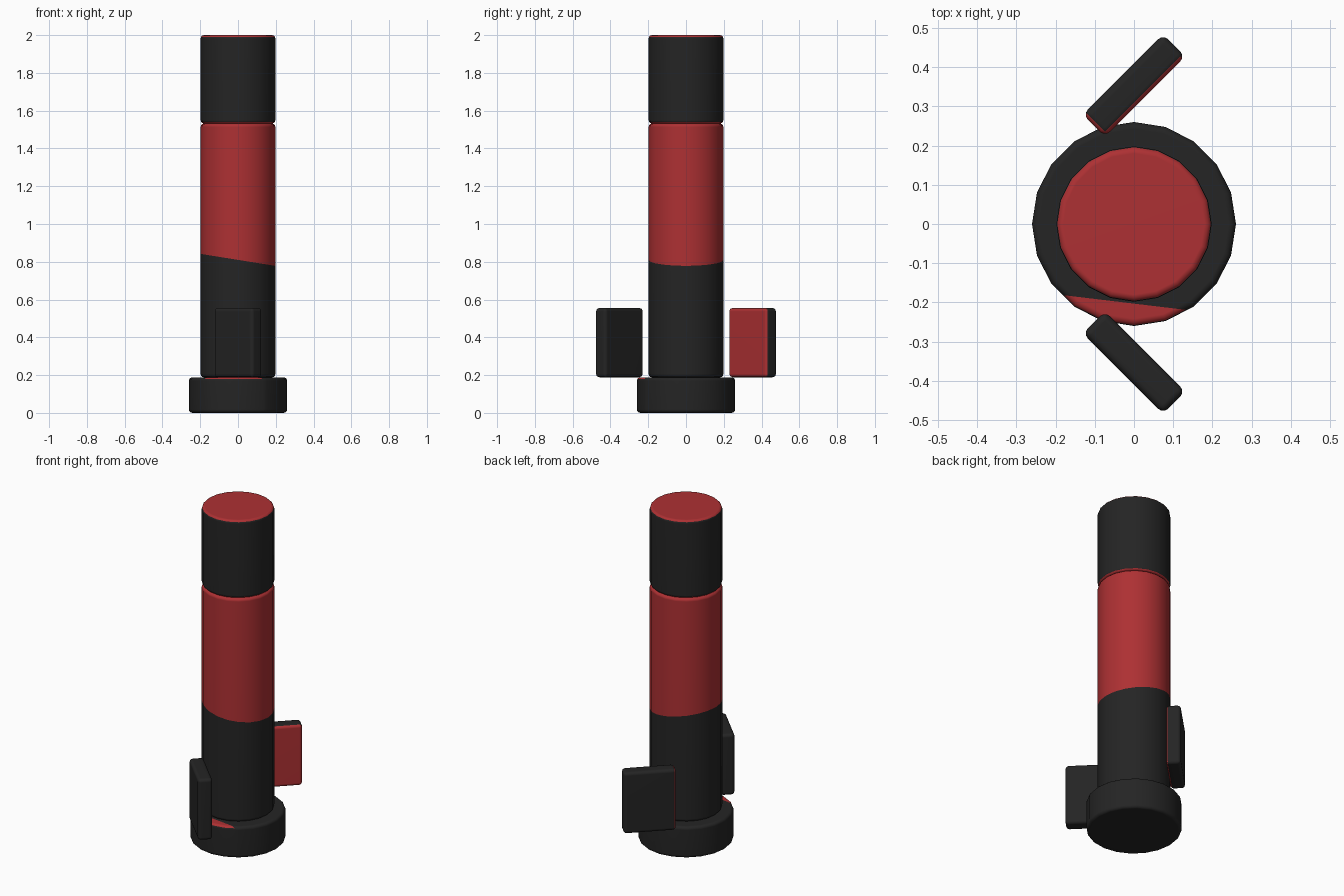
import bpy
import bmesh
from math import radians
from mathutils import Matrix, Vector

cube = bpy.data.objects.get("Cube")
if cube:
    bpy.data.objects.remove(cube, do_unlink=True)


def make_material(name, colour):
    mat = bpy.data.materials.new(name)
    mat.use_nodes = True
    mat.diffuse_color = colour
    mat.node_tree.nodes["Principled BSDF"].inputs["Base Color"].default_value = colour
    return mat


BLACK, RED = 0, 1
materials = [make_material("matte_black", (0.018, 0.018, 0.018, 1)),
             make_material("deep_red", (0.42, 0.03, 0.033, 1))]


def finish(name, bm, is_red):
    """Paint faces by rule, then turn the bmesh into a smooth-shaded object."""
    bm.normal_update()
    for face in bm.faces:
        face.material_index = RED if is_red(face.calc_center_median(), face.normal) else BLACK
    mesh = bpy.data.meshes.new(name)
    bm.to_mesh(mesh)
    bm.free()
    for mat in materials:
        mesh.materials.append(mat)
    obj = bpy.data.objects.new(name, mesh)
    bpy.context.collection.objects.link(obj)
    bpy.ops.object.select_all(action='DESELECT')
    obj.select_set(True)
    bpy.context.view_layer.objects.active = obj
    bpy.ops.object.shade_smooth_by_angle(angle=radians(40))
    obj.modifiers.new("even_shading", 'WEIGHTED_NORMAL').keep_sharp = True
    return obj


def rounded_cylinder(radius, bottom, top, bevel=0.018):
    bm = bmesh.new()
    bmesh.ops.create_cone(bm, cap_ends=True, segments=20, radius1=radius, radius2=radius,
                          depth=top - bottom,
                          matrix=Matrix.Translation((0, 0, (top + bottom) / 2)))
    rims = [e for e in bm.edges if abs(e.verts[0].co.z - e.verts[1].co.z) < 0.001]
    bmesh.ops.bevel(bm, geom=rims, offset=bevel, segments=3, profile=0.5, affect='EDGES')
    return bm


def cut(bm, point, normal):
    bmesh.ops.bisect_plane(bm, geom=bm.verts[:] + bm.edges[:] + bm.faces[:],
                           plane_co=point, plane_no=normal)


# Base disc with a red sliver on its top at the front
base = rounded_cylinder(0.26, 0, 0.188)
sliver_point, sliver_normal = Vector((0, -0.203, 0)), Vector((-0.12, -1, 0))
cut(base, sliver_point, sliver_normal)
finish("base_disc", base,
       lambda c, n: n.z > 0.4 and (c - sliver_point).dot(sliver_normal) > 0)

# Body tube, divided by a slightly slanted colour line
body = rounded_cylinder(0.198, 0.188, 1.532)
line_point, line_normal = Vector((0, 0, 0.81)), Vector((0.16, 0, 1))
cut(body, line_point, line_normal)
finish("body_tube", body, lambda c, n: (c - line_point).dot(line_normal) > 0)

# Top cap with red ends
finish("top_cap", rounded_cylinder(0.198, 1.532, 2.0), lambda c, n: abs(n.z) > 0.6)


# Two upright fins, mirrored front to back
def make_fin(name, side, is_red):
    along = Vector((1, side, 0)).normalized()
    bm = bmesh.new()
    bmesh.ops.create_cube(bm, size=1)
    bmesh.ops.scale(bm, vec=(0.29, 0.08, 0.367), verts=bm.verts)
    bmesh.ops.bevel(bm, geom=bm.edges[:], offset=0.018, segments=3, profile=0.5,
                    affect='EDGES')
    bmesh.ops.transform(bm, verts=bm.verts, matrix=Matrix.Translation((0, side * 0.353, 0.372))
                        @ Matrix.Rotation(radians(45 * side), 4, 'Z'))
    finish(name, bm, lambda c, n: is_red(n, along))


make_fin("front_fin", -1, lambda n, along: False)
inward = Vector((1, -1, 0)).normalized()
make_fin("back_fin", 1,
         lambda n, along: n.dot(inward) > 0.6 or n.dot(along) < -0.4)
